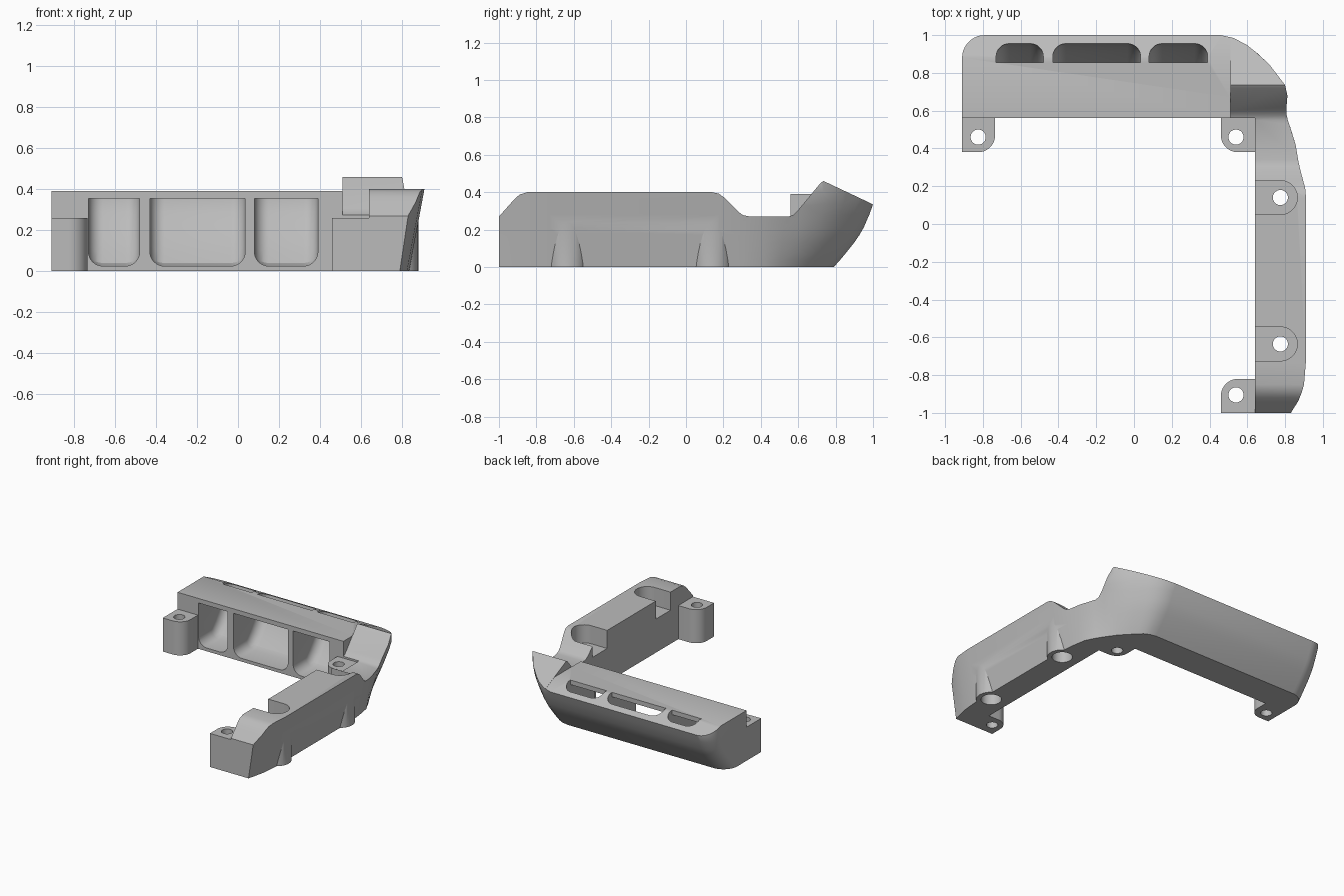
import bpy
import bmesh
from math import cos, sin, pi
from mathutils import Vector

if "Cube" in bpy.data.objects:
    bpy.data.objects.remove(bpy.data.objects["Cube"])

grey = bpy.data.materials.new("plain grey")
grey.use_nodes = True
colour = (0.5, 0.5, 0.5, 1)
grey.diffuse_color = colour
grey.node_tree.nodes["Principled BSDF"].inputs["Base Color"].default_value = colour


def loft(name, rings):
    """Closed solid through matching rings of 3D points."""
    bm = bmesh.new()
    loops = [[bm.verts.new(p) for p in ring] for ring in rings]
    n = len(loops[0])
    for a, b in zip(loops, loops[1:]):
        for i in range(n):
            j = (i + 1) % n
            bm.faces.new((a[i], a[j], b[j], b[i]))
    bm.faces.new(loops[0][::-1])
    bm.faces.new(loops[-1])
    bmesh.ops.recalc_face_normals(bm, faces=bm.faces)
    mesh = bpy.data.meshes.new(name)
    bm.to_mesh(mesh)
    bm.free()
    mesh.materials.append(grey)
    obj = bpy.data.objects.new(name, mesh)
    bpy.context.collection.objects.link(obj)
    return obj


def prism_z(name, pts, lo, hi):
    return loft(name, [[(x, y, z) for x, y in pts] for z in (lo, hi)])


def prism_x(name, pts, lo, hi):
    return loft(name, [[(x, y, z) for y, z in pts] for x in (lo, hi)])


def arc(cx, cy, r, start, end, steps=10):
    angles = [(start + (end - start) * i / steps) * pi / 180 for i in range(steps + 1)]
    return [(cx + r * cos(a), cy + r * sin(a)) for a in angles]


def cylinder(name, x, y, r, lo, hi):
    return prism_z(name, arc(x, y, r, 0, 352.5, 47), lo, hi)


def combine(other, operation):
    mod = body.modifiers.new(operation, "BOOLEAN")
    mod.operation = operation
    mod.solver = "EXACT"
    mod.object = other
    bpy.context.view_layer.objects.active = body
    bpy.ops.object.modifier_apply(modifier=mod.name)
    bpy.data.objects.remove(other)


# Outer wall: plan position and how far the foot is drawn in
SIDE = [(.85, -1), (.88, -.94), (.9, -.85), (.91, -.73), (.91, .18), (.9, .3), (.88, .42)]
CORNER = [(.85, .53, .085, .03), (.825, .62, .1, .06), (.8, .735, .12, .11),
          (.72, .84, .1, .15), (.65, .91, .07, .18), (.6, .95, .05, .19),
          (.53, .985, .02, .205)]
outline = [(-.91, .56, 0, 0), (.64, .56, 0, 0), (.64, -1, 0, 0)]
outline += [(x, y, .075 if y > -1 else .06, 0) for x, y in SIDE] + CORNER
outline += [(x, y, 0, .21) for x, y in [(.46, 1)] + arc(-.79, .88, .12, 90, 180)]

# Height and amount of draw-in of the curved back wall
LEVELS = [(0, 1), (.035, .85), (.07, .71), (.13, .48), (.17, .35), (.21, .24),
          (.28, .095), (.335, 0), (.4, 0), (.52, 0)]
body = loft("corner_bracket", [
    [(x - dx * max(0, 1 - z / .4), y - dy * f, z) for x, y, dx, dy in outline]
    for z, f in LEVELS])

# Screw bosses bulging through the leaning side wall
SCREWS = [.14, -.635]
for y in SCREWS:
    combine(cylinder("side_boss", .775, y, .105, 0, .37), "UNION")

# Top cuts: back bar first, then the stepped top of the side arm
combine(prism_x("bar_top_cut", [(.4, .39), (.88, .39), (1.1, .288), (1.1, .7), (.4, .7)],
                -1.1, .51), "DIFFERENCE")
combine(prism_x("arm_top_cut", [
    (-1.1, .16), (-1, .27), (-.92, .36), (-.89, .387), (-.85, .4), (.14, .4), (.175, .392),
    (.2, .375), (.28, .295), (.305, .277), (.34, .27), (.55, .27), (.575, .28), (.6, .305),
    (.72, .45), (.735, .46), (1.1, .288), (1.1, .7), (-1.1, .7)], .51, 1.1), "DIFFERENCE")

# Screw tabs, each with one rounded corner
TAB_TOP = .26
tabs = [
    [(-.91, .6), (-.91, .38)] + arc(-.825, .47, .09, -90, 0) + [(-.735, .6)],
    [(.68, .6), (.46, .6)] + arc(.55, .47, .09, 180, 270) + [(.68, .38)],
    [(.68, -1), (.68, -.82)] + arc(.55, -.91, .09, 90, 180) + [(.46, -1)],
]
for pts in tabs:
    combine(prism_z("screw_tab", pts, 0, TAB_TOP), "UNION")
for x, y in [(-.825, .46), (.54, .46), (.54, -.905)]:
    combine(cylinder("tab_hole", x, y, .04, -.1, .5), "DIFFERENCE")

# Side screw pockets: slot from above, hole, wide bore from below
for y in SCREWS:
    slot = [(.6, y - .09)] + arc(.775, y, .09, -90, 90, 16) + [(.6, y + .09)]
    combine(prism_z("slot_cut", slot, TAB_TOP, .6), "DIFFERENCE")
    combine(cylinder("side_hole", .775, y, .04, -.1, .5), "DIFFERENCE")
    combine(cylinder("side_bore", .775, y, .072, -.1, .12), "DIFFERENCE")

# Scooped ducts through the back bar, open at the front and the sloped top
SCOOP = [(.5, .025), (.72, .025), (.765, .04), (.815, .095), (.86, .155), (.9, .22),
         (.935, .285), (.955, .35), (.955, .5)]


def scoop_ring(x, inset):
    pts = [Vector(p) for p in SCOOP]
    ring = []
    for i, p in enumerate(pts):
        t = (pts[min(i + 1, len(pts) - 1)] - pts[max(i - 1, 0)]).normalized()
        if i in (0, len(pts) - 1):
            ring.append((x, p.x - t.y * inset, p.y + t.x * inset))
        else:
            q = p + Vector((-t.y, t.x)) * inset
            ring.append((x, q.x, q.y))
    return ring + [(x, .855, .5), (x, .855, .355), (x, .5, .355)]


R = .07
for x0, x1 in [(-.73, -.48), (-.43, .035), (.08, .39)]:
    steps = [i * pi / 16 for i in range(9)]
    rings = [scoop_ring(x0 + R * (1 - cos(a)), R * (1 - sin(a))) for a in steps]
    rings += [scoop_ring(x1 - R * (1 - cos(a)), R * (1 - sin(a))) for a in reversed(steps)]
    combine(loft("duct_cut", rings), "DIFFERENCE")

# Smooth curved walls, keep the machined edges sharp
bpy.ops.object.select_all(action="DESELECT")
body.select_set(True)
bpy.context.view_layer.objects.active = body
bpy.ops.object.shade_smooth_by_angle(angle=pi / 7)
